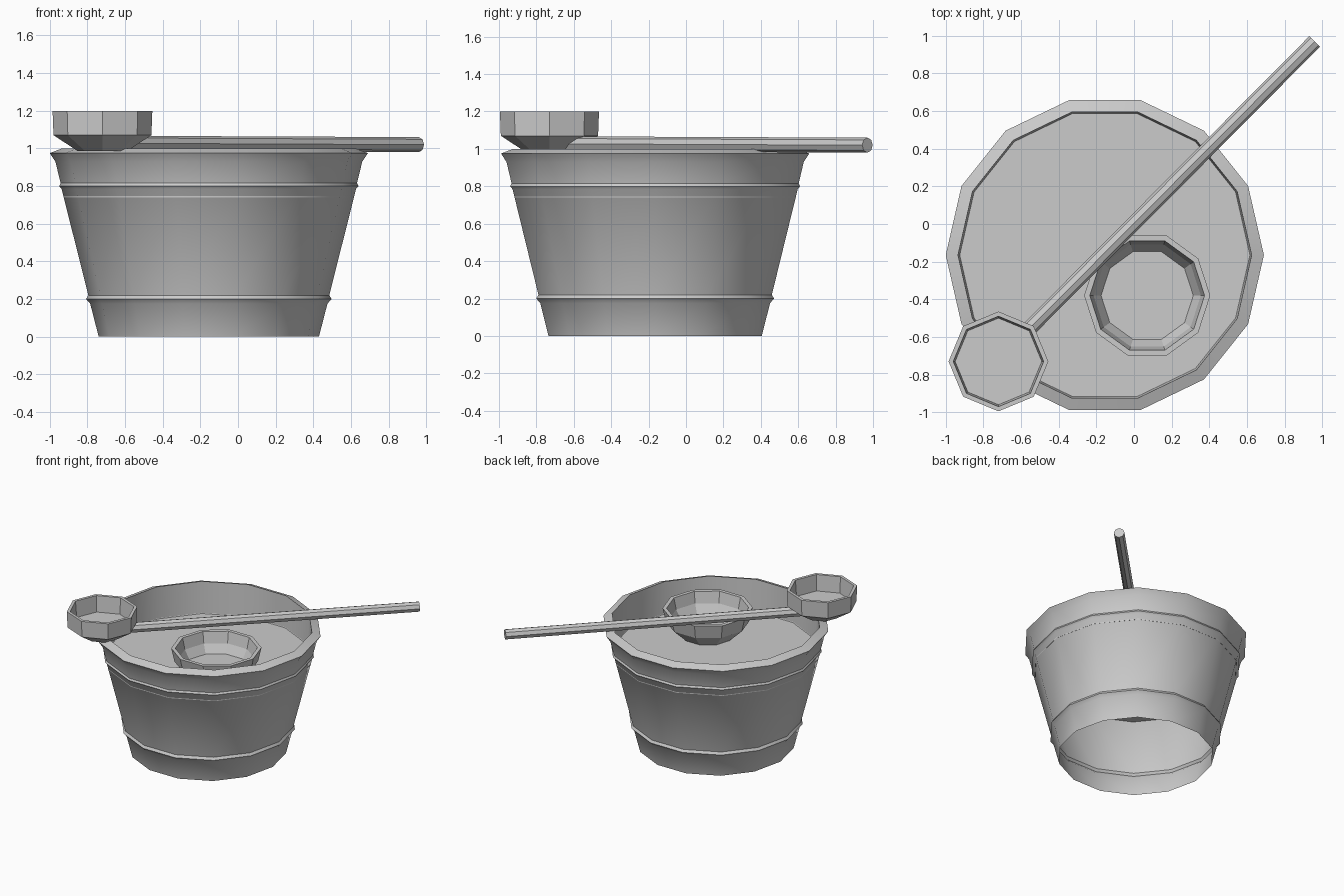
import bpy, bmesh, math
from mathutils import Vector

if "Cube" in bpy.data.objects:
    bpy.data.objects.remove(bpy.data.objects["Cube"])


def lathe(name, profile, sides, x, y, smooth=False, cap_start=False, cap_end=False):
    """Spin an (r, z) profile into a low-poly shell, optionally capping its ends."""
    bm = bmesh.new()
    rings = []
    for r, z in profile:
        rings.append([bm.verts.new((r * math.cos(2 * math.pi * i / sides),
                                    r * math.sin(2 * math.pi * i / sides), z))
                      for i in range(sides)])
    for a, b in zip(rings, rings[1:]):
        for i in range(sides):
            j = (i + 1) % sides
            bm.faces.new((a[i], a[j], b[j], b[i]))
    if cap_start:
        bm.faces.new(rings[0][::-1])
    if cap_end:
        bm.faces.new(rings[-1])
    mesh = bpy.data.meshes.new(name)
    bm.to_mesh(mesh)
    bm.free()
    obj = bpy.data.objects.new(name, mesh)
    bpy.context.collection.objects.link(obj)
    obj.location = (x, y, 0)
    if smooth:
        bpy.ops.object.select_all(action='DESELECT')
        obj.select_set(True)
        bpy.context.view_layer.objects.active = obj
        bpy.ops.object.shade_smooth_by_angle(angle=math.radians(28))
    return obj


BX, BY = -0.155, -0.165

# Open-bottomed bucket wall with two hoops, a flared lip and an inner rim wall
lathe("bucket", [(0.585, 0), (0.63, 0.175), (0.652, 0.20), (0.64, 0.22),
                 (0.782, 0.785), (0.795, 0.80), (0.787, 0.815),
                 (0.815, 0.93), (0.845, 0.975), (0.78, 1.0), (0.772, 0.74)],
      14, BX, BY, smooth=True)

# Water surface inside the bucket
lathe("water", [(0.772, 0.74)], 14, BX, BY, cap_end=True)

# Small bowl floating on the water
lathe("floating_bowl", [(0.20, 0.745), (0.31, 0.85), (0.335, 0.96),
                        (0.305, 0.96), (0.285, 0.87), (0.245, 0.80)],
      10, 0.07, -0.38, cap_start=True, cap_end=True)

# Ladle cup resting on the rim
lathe("ladle_cup", [(0.13, 0.985), (0.26, 1.07), (0.265, 1.20),
                    (0.24, 1.20), (0.23, 1.07)],
      8, -0.72, -0.73, cap_start=True, cap_end=True)

# Ladle handle lying diagonally across the bucket
start, end = Vector((-0.63, -0.63, 1.027)), Vector((0.96, 0.97, 1.02))
axis = end - start
handle = lathe("ladle_handle", [(0.04, 0), (0.04, axis.length)], 8, 0, 0,
               cap_start=True, cap_end=True)
handle.location = start
handle.rotation_euler = axis.to_track_quat('Z', 'Y').to_euler()
